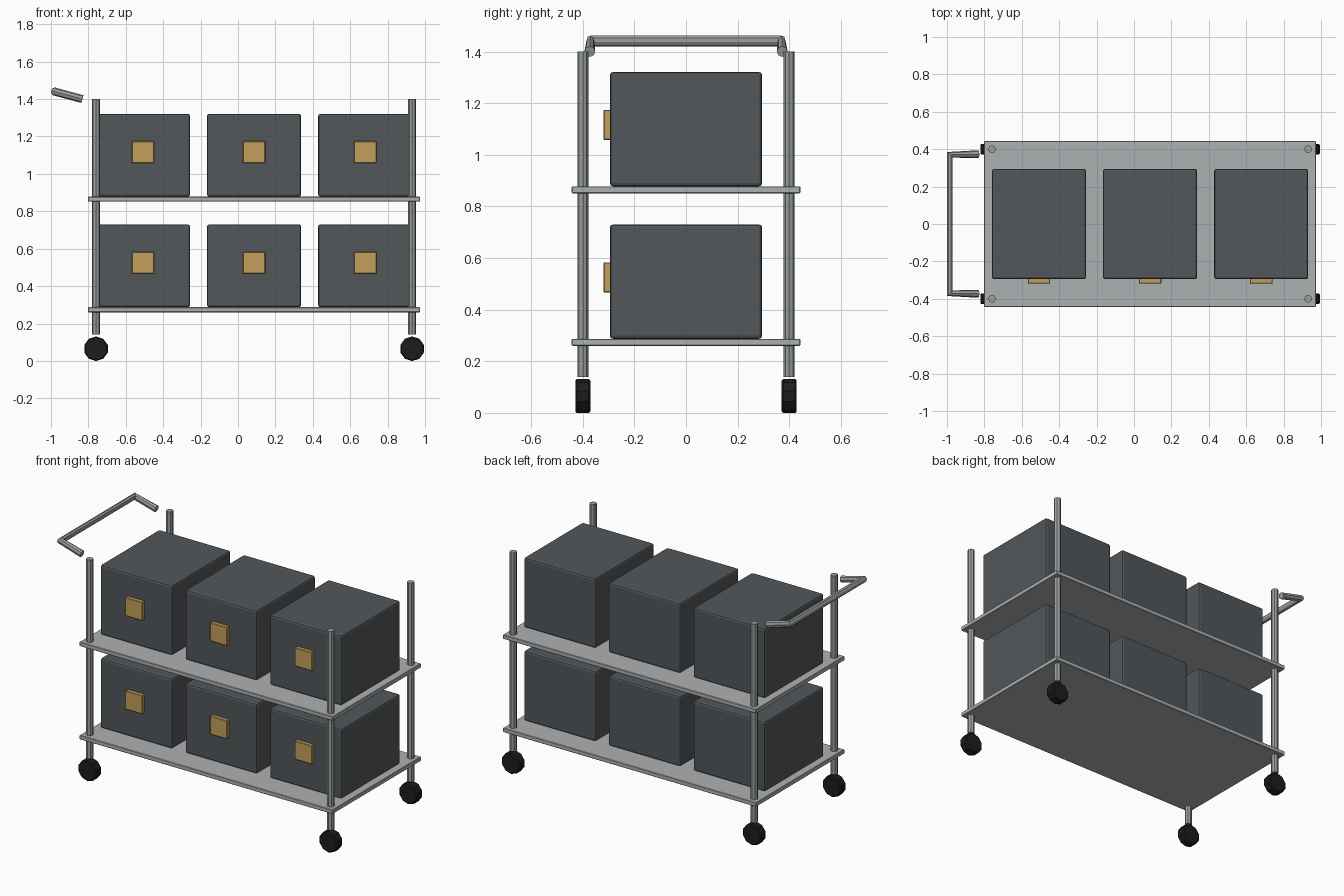
import bpy
import math

cube = bpy.data.objects.get("Cube")
if cube:
    bpy.data.objects.remove(cube, do_unlink=True)


def make_material(name, rgb):
    mat = bpy.data.materials.new(name)
    mat.use_nodes = True
    color = (*rgb, 1.0)
    mat.diffuse_color = color
    mat.node_tree.nodes["Principled BSDF"].inputs["Base Color"].default_value = color
    return mat


SHELF = make_material("light_grey_steel", (0.42, 0.44, 0.45))
FRAME = make_material("grey_steel", (0.33, 0.35, 0.35))
CASE = make_material("charcoal", (0.085, 0.095, 0.102))
BRASS = make_material("brass", (0.54, 0.35, 0.10))
RUBBER = make_material("black_rubber", (0.012, 0.012, 0.012))


def finish(obj, name, mat, bevel=0.0, segments=1):
    obj.name = name
    obj.data.materials.append(mat)
    if bevel:
        mod = obj.modifiers.new("edge_bevel", "BEVEL")
        mod.width = bevel
        mod.segments = segments
        mod.limit_method = "ANGLE"
        mod.angle_limit = math.radians(50)
    return obj


def box(name, center, size, mat, bevel=0.0, segments=1):
    bpy.ops.mesh.primitive_cube_add(size=1, location=center)
    obj = bpy.context.object
    obj.scale = size
    bpy.ops.object.transform_apply(location=False, rotation=False, scale=True)
    return finish(obj, name, mat, bevel, segments)


def cylinder(name, center, radius, depth, sides, mat, rotation=(0, 0, 0), bevel=0.0):
    bpy.ops.mesh.primitive_cylinder_add(vertices=sides, radius=radius, depth=depth,
                                        location=center, rotation=rotation)
    return finish(bpy.context.object, name, mat, bevel)


CENTER_X = 0.086
POST_X, POST_Y = 0.845, 0.40

# Shelves with three cases each, a brass latch on every case
for level, top in (("lower", 0.287), ("upper", 0.878)):
    box(f"{level}_shelf", (CENTER_X, 0, top - 0.0135), (1.775, 0.886, 0.027),
        SHELF, 0.003)
    for i, side in enumerate(("right", "middle", "left")):
        x = CENTER_X + (i - 1) * 0.594
        box(f"{level}_{side}_case", (x, 0, top + 0.2215), (0.503, 0.59, 0.443),
            CASE, 0.012, 2)
        box(f"{level}_{side}_latch", (x, -0.305, top + 0.238), (0.12, 0.028, 0.117),
            BRASS, 0.003)

# Corner posts and wheels
for sx, side in ((-1, "right"), (1, "left")):
    for sy, end in ((-1, "front"), (1, "back")):
        x, y = CENTER_X + sx * POST_X, sy * POST_Y
        cylinder(f"{end}_{side}_post", (x, y, 0.77), 0.0213, 1.26, 8, FRAME)
        cylinder(f"{end}_{side}_wheel", (x, y, 0.065), 0.066, 0.058, 10, RUBBER,
                 (math.pi / 2, 0, 0), 0.006)

# Push handle: one bent tube with mitred corners
curve = bpy.data.curves.new("push_handle", "CURVE")
curve.dimensions = "3D"
curve.bevel_depth = 0.0213
curve.bevel_resolution = 2
curve.use_fill_caps = True
path = [(-0.832, -0.373, 1.40), (-0.984, -0.37, 1.441),
        (-0.984, 0.37, 1.441), (-0.832, 0.373, 1.40)]
spline = curve.splines.new("POLY")
spline.points.add(len(path) - 1)
for point, co in zip(spline.points, path):
    point.co = (*co, 1)
spline.use_smooth = False
handle = bpy.data.objects.new("push_handle", curve)
bpy.context.collection.objects.link(handle)
finish(handle, "push_handle", FRAME)
